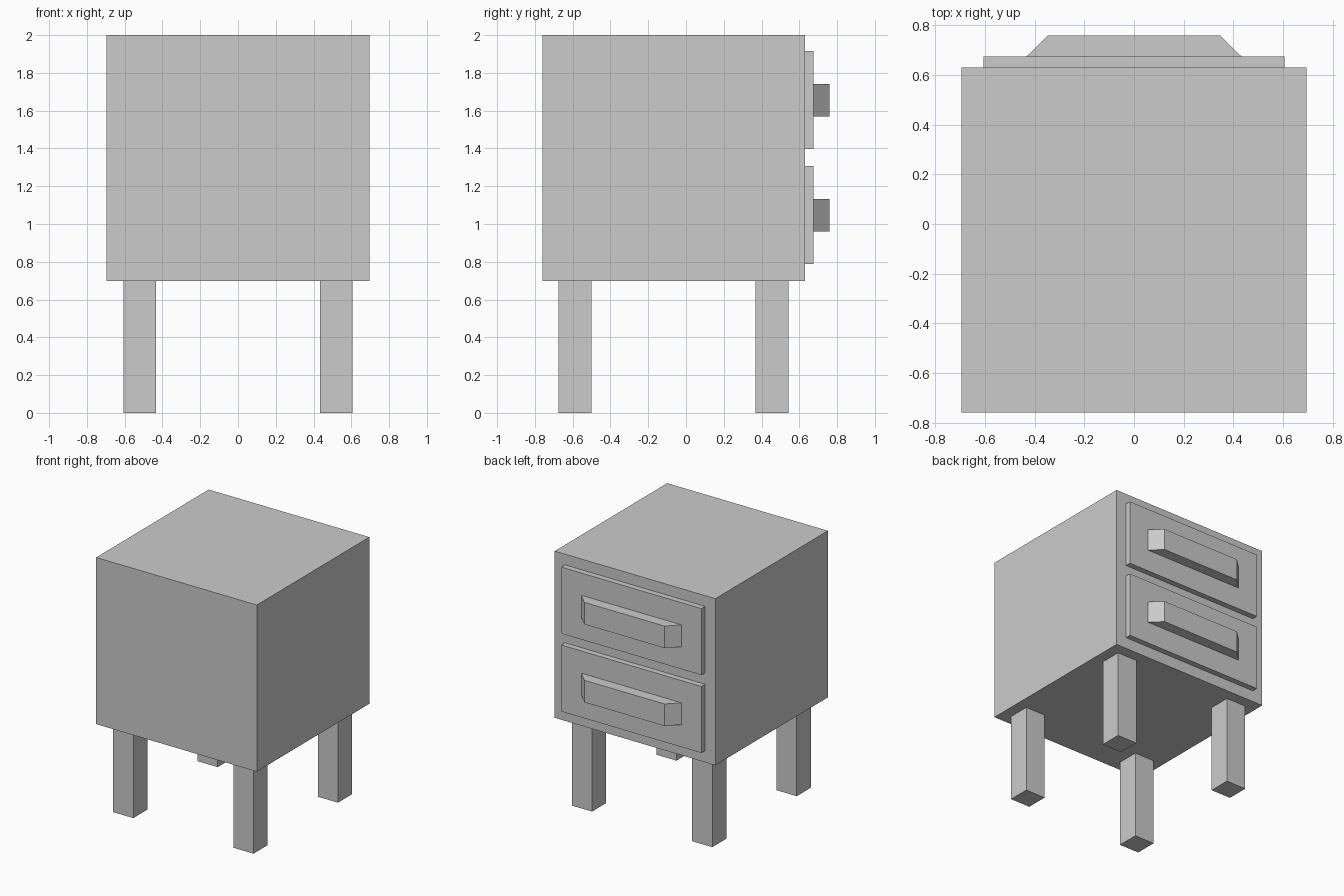
import bpy, bmesh

if "Cube" in bpy.data.objects:
    bpy.data.objects.remove(bpy.data.objects["Cube"])


def prism(name, outline, z0, z1):
    """Extrude an XY outline from z0 to z1."""
    bm = bmesh.new()
    face = bm.faces.new([bm.verts.new((x, y, z0)) for x, y in outline])
    top = bmesh.ops.extrude_face_region(bm, geom=[face])["geom"]
    for v in top:
        if isinstance(v, bmesh.types.BMVert):
            v.co.z = z1
    bmesh.ops.recalc_face_normals(bm, faces=bm.faces)
    mesh = bpy.data.meshes.new(name)
    bm.to_mesh(mesh)
    bm.free()
    obj = bpy.data.objects.new(name, mesh)
    bpy.context.collection.objects.link(obj)
    return obj


def box(name, x0, x1, y0, y1, z0, z1):
    return prism(name, [(x0, y0), (x1, y0), (x1, y1), (x0, y1)], z0, z1)


# Cabinet body
box("cabinet", -0.695, 0.695, -0.76, 0.63, 0.697, 2.0)

# Two drawers, each a raised panel with a tapered pull
for level, z in (("lower", 0.787), ("upper", 1.396)):
    box(level + "_drawer_front", -0.606, 0.606, 0.63, 0.675, z, z + 0.52)
    prism(level + "_drawer_handle",
          [(-0.433, 0.675), (0.433, 0.675), (0.346, 0.76), (-0.346, 0.76)],
          z + 0.174, z + 0.346)

# Four square legs
for side, x in (("left", -0.52), ("right", 0.52)):
    for end, y in (("front", -0.588), ("back", 0.455)):
        box(f"{end}_{side}_leg", x - 0.087, x + 0.087,
            y - 0.087, y + 0.087, 0.0, 0.697)
